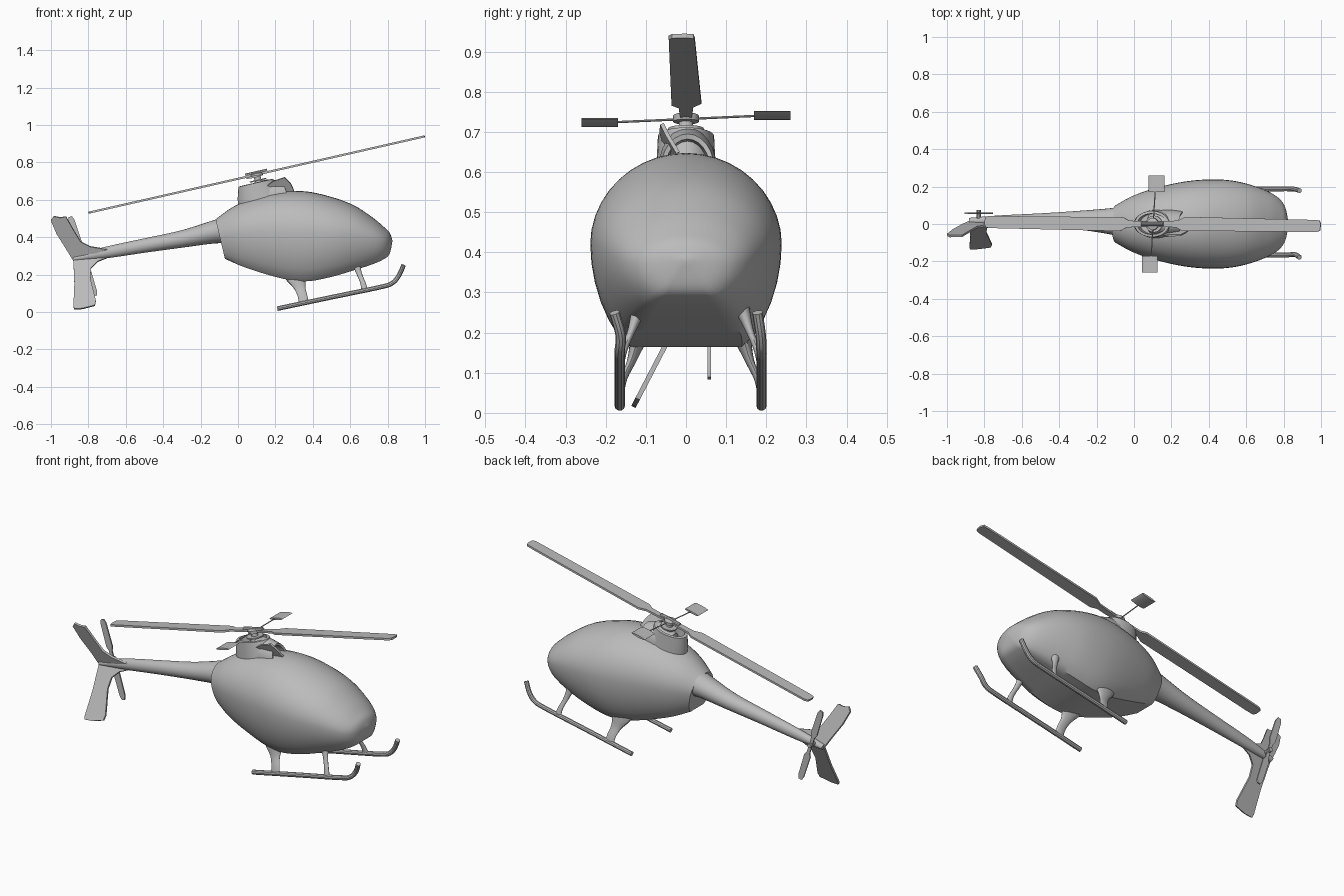
import bpy
import math
from math import sin, cos, pi
from mathutils import Vector as V

cube = bpy.data.objects.get("Cube")
if cube:
    bpy.data.objects.remove(cube, do_unlink=True)

grey = bpy.data.materials.new("plain grey")
grey.use_nodes = True
grey.diffuse_color = (0.5, 0.5, 0.5, 1)
grey.node_tree.nodes["Principled BSDF"].inputs["Base Color"].default_value = grey.diffuse_color

PITCH = math.radians(12.8)
FORE = V((cos(PITCH), 0, sin(PITCH)))   # nose-up direction of flight
UP = V((-sin(PITCH), 0, cos(PITCH)))
SIDE = V((0, 1, 0))
HUB = V((0.1, 0, 0.735))


def finish(obj, angle=35):
    obj.data.materials.append(grey)
    bpy.ops.object.select_all(action='DESELECT')
    obj.select_set(True)
    bpy.context.view_layer.objects.active = obj
    bpy.ops.object.shade_smooth_by_angle(angle=math.radians(angle))
    return obj


def make(name, verts, faces):
    mesh = bpy.data.meshes.new(name)
    mesh.from_pydata(verts, [], faces)
    obj = bpy.data.objects.new(name, mesh)
    bpy.context.collection.objects.link(obj)
    return finish(obj)


def oval(centre, u, v, n=24, belly=1.0, drop=1.0):
    """Oval ring; its lower half is scaled by drop and cut flat at belly."""
    ring = []
    for i in range(n):
        a = 2 * pi * i / n
        s = sin(a)
        if s < 0:
            s = max(s * drop, -belly)
        ring.append(V(centre) + V(u) * cos(a) + V(v) * s)
    return ring


def loft(name, rings):
    n = len(rings[0])
    faces = [(k * n + i, k * n + (i + 1) % n, (k + 1) * n + (i + 1) % n, (k + 1) * n + i)
             for k in range(len(rings) - 1) for i in range(n)]
    last = (len(rings) - 1) * n
    faces += [tuple(reversed(range(n))), tuple(range(last, last + n))]
    obj = make(name, [p for r in rings for p in r], faces)
    bpy.ops.object.mode_set(mode='EDIT')
    bpy.ops.mesh.select_all(action='SELECT')
    bpy.ops.mesh.normals_make_consistent(inside=False)
    bpy.ops.object.mode_set(mode='OBJECT')
    return obj


def spline(rows, steps=5):
    """Smooth rows of numbers with a Catmull-Rom curve."""
    pts = [rows[0]] + list(rows) + [rows[-1]]
    out = []
    for a, b, c, d in zip(pts, pts[1:], pts[2:], pts[3:]):
        for k in range(steps):
            t = k / steps
            out.append([0.5 * (2 * q + (r - p) * t + (2 * p - 5 * q + 4 * r - s) * t * t
                        + (3 * q - p - 3 * r + s) * t ** 3) for p, q, r, s in zip(a, b, c, d)])
    return out + [list(rows[-1])]


def plate(name, outline, normal, thick):
    n = len(outline)
    off = V(normal).normalized() * thick / 2
    verts = [V(p) + off for p in outline] + [V(p) - off for p in outline]
    faces = [tuple(range(n)), tuple(reversed(range(n, 2 * n)))]
    faces += [(i, i + n, (i + 1) % n + n, (i + 1) % n) for i in range(n)]
    return make(name, verts, faces)


def tube(name, path, radius):
    curve = bpy.data.curves.new(name, 'CURVE')
    curve.dimensions = '3D'
    curve.bevel_depth = radius
    curve.bevel_resolution = 3
    curve.use_fill_caps = True
    line = curve.splines.new('POLY')
    line.points.add(len(path) - 1)
    for point, co in zip(line.points, path):
        point.co = (*co, 1)
    obj = bpy.data.objects.new(name, curve)
    bpy.context.collection.objects.link(obj)
    bpy.ops.object.select_all(action='DESELECT')
    obj.select_set(True)
    bpy.context.view_layer.objects.active = obj
    bpy.ops.object.convert(target='MESH')
    return finish(bpy.context.object)


# Fuselage: top x, top z, bottom x, bottom z, half width
body = spline([(-.12, .495, -.07, .285, .10), (-.03, .56, .02, .245, .15),
               (.08, .61, .14, .205, .19), (.22, .642, .27, .172, .222),
               (.36, .645, .38, .165, .237), (.5, .615, .5, .188, .235),
               (.62, .57, .61, .22, .212), (.72, .505, .71, .252, .175),
               (.78, .455, .775, .28, .135), (.81, .425, .81, .31, .085),
               (.825, .385, .825, .375, .01)])
rings = []
for tx, tz, bx, bz, half in body:
    top, low = V((tx, 0, tz)), V((bx, 0, bz))
    mid = low.lerp(top, 0.54)
    rings.append(oval(mid, SIDE * half, top - mid, 40, 0.54 / 0.46, 1.5))
loft("fuselage", rings)

# Tail boom: x, y, centre z, half width, half height
boom = spline([(-.05, .01, .44, .085, .075), (-.14, .015, .425, .068, .06),
               (-.3, .02, .39, .05, .046), (-.5, .02, .355, .037, .038),
               (-.72, .02, .315, .026, .03), (-.88, .015, .283, .018, .014)])
loft("tail_boom", [oval((x, y, z), SIDE * w, UP * h) for x, y, z, w, h in boom])

# Tail fins, both leaning to the same side
plate("upper_tail_fin", [(x, .012 - .35 * max(z - .29, 0), z) for x, z in
      ((-.7, .335), (-.79, .35), (-.84, .375), (-.88, .44), (-.92, .51), (-.95, .505),
       (-.985, .512), (-1, .49), (-.97, .42), (-.92, .34), (-.88, .275))], (.1, .94, .33), .012)
plate("lower_tail_fin", [(x, .012 - .52 * (.29 - z), z) for x, z in
      ((-.88, .275), (-.7, .29), (-.75, .27), (-.785, .235), (-.79, .18), (-.76, .06),
       (-.765, .035), (-.83, .018), (-.875, .015), (-.88, .03), (-.875, .15))], (0, .89, -.46), .012)

# Tail rotor
centre = V((-.83, .058, .298))
along = V((-.3, 0, .95)).normalized()
chord = V((.95, 0, .3)).normalized()
tube("tail_rotor_shaft", [(-.83, .0, .298), (-.83, .075, .298)], .012)
for label, s in (("upper", 1), ("lower", -1)):
    prof = ((.0, -.008), (.05, -.01), (.07, -.019), (.2, -.017), (.222, -.009),
            (.222, .009), (.2, .017), (.07, .019), (.05, .01), (.0, .008))
    plate("tail_rotor_" + label + "_blade",
          [centre + along * s * r + chord * c for r, c in prof], (0, 1, 0), .008)

# Main rotor blades
for label, s in (("front", 1), ("rear", -1)):
    prof = ((.03, -.015), (.13, -.018), (.16, -.036), (.9, -.043), (.918, -.035),
            (.922, .0), (.915, .019), (.88, .022), (.18, .038), (.14, .018), (.03, .015))
    plate("main_rotor_" + label + "_blade",
          [HUB + FORE * s * r + SIDE * s * c for r, c in prof], UP, .011)

# Rotor hub and mast
loft("rotor_mast", [oval(HUB + UP * h, FORE * r, SIDE * r, 16) for h, r in
     ((-.13, .045), (-.07, .035), (-.035, .018), (-.012, .018), (-.01, .032), (.006, .032), (.012, .016))])
tube("hub_yoke", [HUB - FORE * .06 + UP * .008, HUB + FORE * .06 + UP * .008], .011)
loft("swash_plate", [oval(HUB - UP * h, FORE * r, SIDE * r, 20) for h, r in ((.035, .045), (.028, .045))])

# Flybar with paddles
tube("flybar", [HUB + V((-.01, -.2, -.012)), HUB + V((.015, .2, .006))], .003)
for label, s in (("left", 1), ("right", -1)):
    mid = HUB + V((.0025 + .018 * s, .215 * s, -.003 + .009 * s))
    loft(label + "_paddle", [oval(mid + SIDE * y, FORE * .043, UP * .006, 12) for y in (-.045, .045)])

# Mast housing with hollow top
shell = [((.13, .58), .13, .078), ((.11, .63), .115, .073), ((.095, .69), .095, .07),
         ((.095, .692), .08, .056), ((.11, .64), .08, .056)]
loft("mast_housing", [oval((x, 0, z), FORE * a, SIDE * b) for (x, z), a, b in shell])

# Air intake hood with a hollow mouth
hood = [(.1, .60, .06, .07), (.16, .605, .072, .1), (.21, .61, .072, .1), (.27, .61, .066, .085),
        (.268, .61, .055, .072), (.2, .61, .05, .06)]
loft("intake_hood", [oval((x, .004, z), SIDE * w, V((-.03, 0, h))) for x, z, w, h in hood])
plate("intake_vane", [(.13, -.05, .66), (.19, -.062, .7), (.25, -.06, .72), (.28, -.045, .69),
                      (.3, -.02, .648), (.22, -.03, .64)], (.2, 1, .4), .01)

# Landing skids and struts
for label, s, y in (("left", 1, .188), ("right", -1, -.165)):
    path = spline([(.21, y, .018), (.5, y, .079), (.76, y, .133), (.825, y, .155),
                   (.86, y - .002 * s, .195), (.885, .178 * s, .25)], 6)
    tube(label + "_skid", path, .013)
    shift = y - .18 * s
    struts = {
        "rear": ((.31, .12, .215, .075, .03), (.315, .135, .175, .052, .02), (.33, .15, .13, .03, .012),
                 (.345, .17, .085, .025, .009), (.352, .18, .045, .028, .01)),
        "front": ((.625, .115, .28, .035, .035), (.635, .135, .245, .02, .018), (.65, .152, .2, .014, .01),
                  (.668, .17, .155, .014, .009), (.677, .18, .115, .018, .01))}
    for place, rows in struts.items():
        loft(label + "_" + place + "_strut",
             [oval((x, yy * s + shift, z), (w, 0, w * .2), (0, t, 0), 16)
              for x, yy, z, w, t in spline(rows, 4)])
